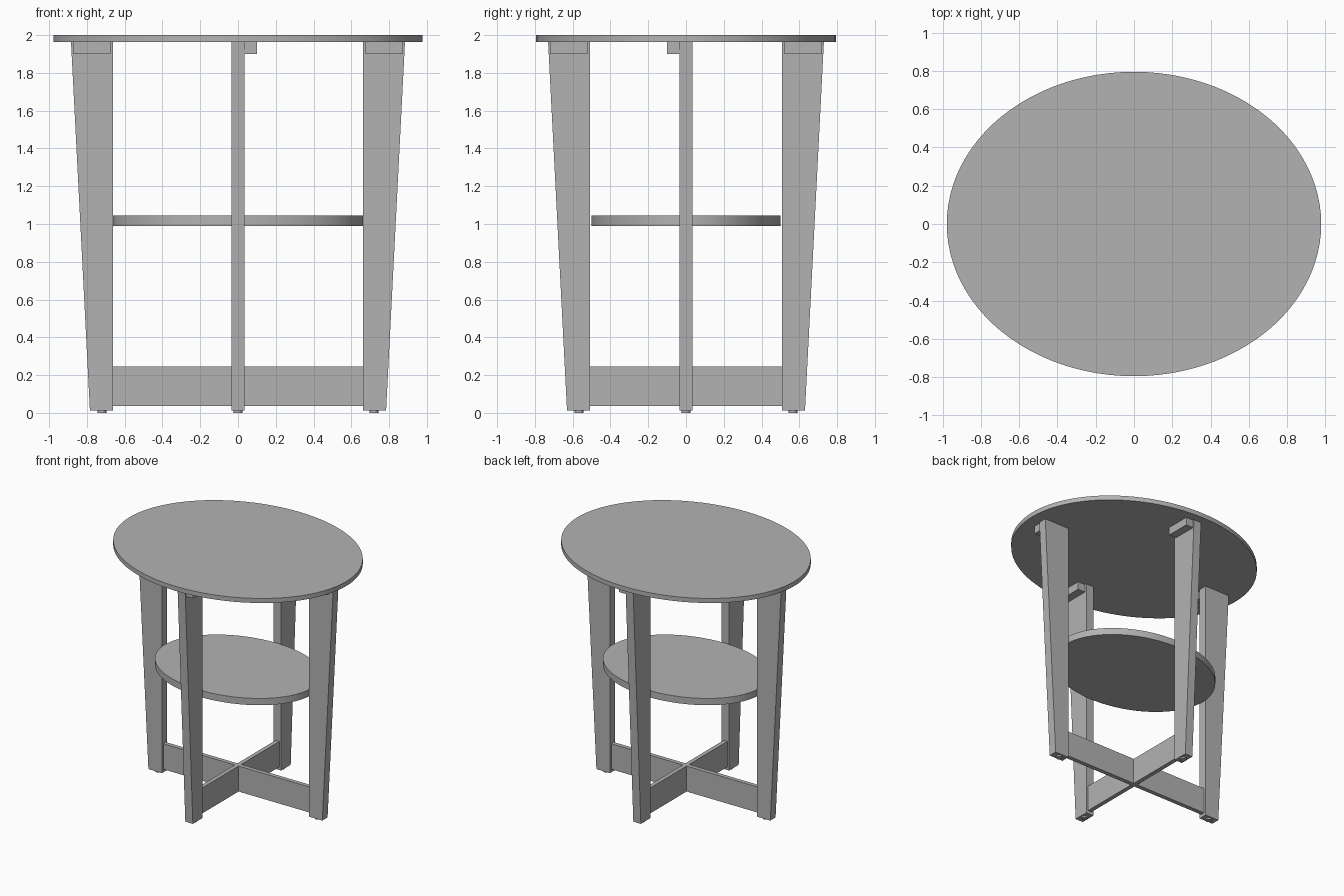
import bpy
import bmesh
from math import radians, pi
from mathutils import Matrix, Vector

if "Cube" in bpy.data.objects:
    bpy.data.objects.remove(bpy.data.objects["Cube"], do_unlink=True)

grey = bpy.data.materials.new("plain grey")
grey.use_nodes = True
COLOUR = (0.45, 0.45, 0.45, 1)
grey.diffuse_color = COLOUR
grey.node_tree.nodes["Principled BSDF"].inputs["Base Color"].default_value = COLOUR


def add_object(name, bm, matrix=Matrix(), smooth=False):
    bm.transform(matrix)
    bmesh.ops.recalc_face_normals(bm, faces=bm.faces)
    mesh = bpy.data.meshes.new(name)
    bm.to_mesh(mesh)
    bm.free()
    mesh.materials.append(grey)
    obj = bpy.data.objects.new(name, mesh)
    bpy.context.collection.objects.link(obj)
    if smooth:
        bpy.ops.object.select_all(action="DESELECT")
        obj.select_set(True)
        bpy.context.view_layer.objects.active = obj
        bpy.ops.object.shade_smooth_by_angle(angle=radians(30))
    return obj


def disc(name, rx, ry, low, high, centre=Vector(), segments=96):
    bm = bmesh.new()
    bmesh.ops.create_cone(bm, cap_ends=True, segments=segments,
                          radius1=1, radius2=1, depth=1)
    place = Matrix.Translation(centre + Vector((0, 0, (low + high) / 2)))
    return add_object(name, bm, place @ Matrix.Diagonal((rx, ry, high - low, 1)), True)


def slab(name, outline, side_a, side_b, turn=Matrix()):
    """Extrude an outline of (x, z) points sideways between two y values."""
    bm = bmesh.new()
    face = bm.faces.new([bm.verts.new((x, side_a, z)) for x, z in outline])
    extruded = bmesh.ops.extrude_face_region(bm, geom=[face])["geom"]
    verts = [v for v in extruded if isinstance(v, bmesh.types.BMVert)]
    bmesh.ops.translate(bm, verts=verts, vec=(0, side_b - side_a, 0))
    return add_object(name, bm, turn)


def rect(x0, x1, z0, z1):
    return [(x0, z0), (x1, z0), (x1, z1), (x0, z1)]


HALF = 0.034       # half the leg thickness
TOP_Z = 1.963      # underside of the table top

# Oval top and shelf
disc("table_top", 0.978, 0.795, TOP_Z, 2.0)
disc("shelf", 0.662, 0.5, 0.99, 1.045)


def leg_set(side, angle, inner, block_side):
    """Tapered leg with its foot pad and the fixing block under the top."""
    turn = Matrix.Rotation(angle, 4, "Z")
    outline = [(inner, 0.012), (inner + 0.122, 0.012),
               (inner + 0.222, TOP_Z), (inner, TOP_Z)]
    slab(side + "_leg", outline, -HALF, HALF, turn)
    slab(side + "_fixing_block", rect(inner + 0.014, inner + 0.212, 1.9, TOP_Z),
         block_side * HALF, block_side * 0.1, turn)
    disc(side + "_foot_pad", 0.023, 0.023, 0, 0.014,
         turn @ Vector((inner + 0.058, 0, 0)), 24)


leg_set("left", 0, 0.662, -1)
leg_set("right", pi, 0.662, 1)
leg_set("back", pi / 2, 0.508, -1)
leg_set("front", -pi / 2, 0.508, 1)

# Crossed stretchers between the feet
slab("side_stretcher", rect(-0.662, 0.662, 0.037, 0.245), -0.017, 0.017)
slab("front_back_stretcher", rect(-0.508, 0.508, 0.037, 0.245), -0.017, 0.017,
     Matrix.Rotation(pi / 2, 4, "Z"))
